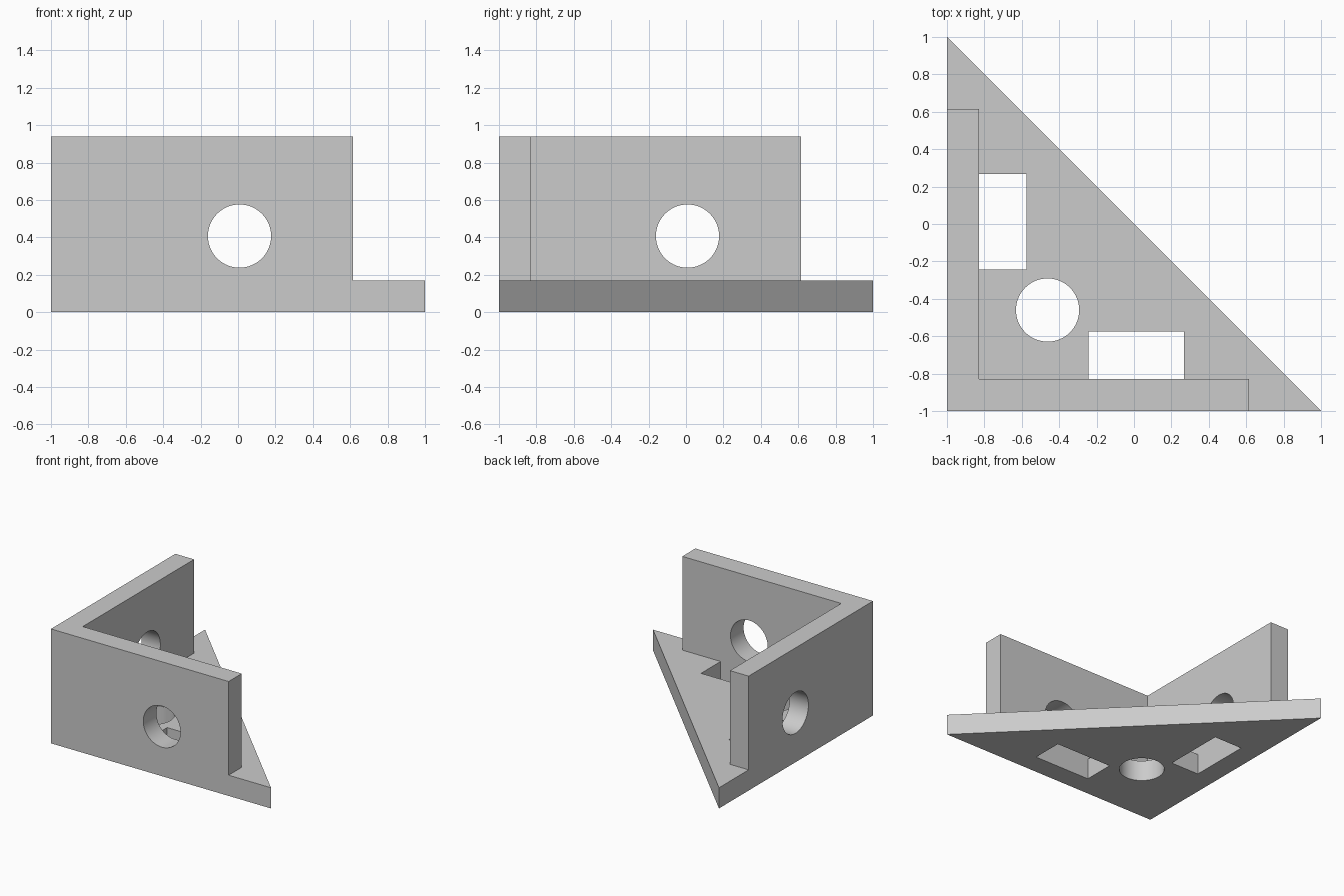
import bpy, bmesh, math
from mathutils import Matrix

cube = bpy.data.objects.get("Cube")
if cube:
    bpy.data.objects.remove(cube, do_unlink=True)

T = 0.17          # plate and wall thickness
INNER = -1 + T    # inner wall plane
HEIGHT = 0.94
END = 0.615       # free end of each wall
RADIUS = 0.169

grey = bpy.data.materials.new("plain grey")
grey.use_nodes = True
colour = (0.6, 0.6, 0.6, 1)
grey.diffuse_color = colour
grey.node_tree.nodes["Principled BSDF"].inputs["Base Color"].default_value = colour


def to_object(name, bm):
    bmesh.ops.recalc_face_normals(bm, faces=bm.faces)
    mesh = bpy.data.meshes.new(name)
    bm.to_mesh(mesh)
    bm.free()
    mesh.materials.append(grey)
    obj = bpy.data.objects.new(name, mesh)
    bpy.context.collection.objects.link(obj)
    return obj


def prism(name, outline, z0, z1):
    bm = bmesh.new()
    face = bm.faces.new([bm.verts.new((x, y, z0)) for x, y in outline])
    top = bmesh.ops.extrude_face_region(bm, geom=[face])["geom"]
    bmesh.ops.translate(bm, vec=(0, 0, z1 - z0),
                        verts=[v for v in top if isinstance(v, bmesh.types.BMVert)])
    return to_object(name, bm)


def drill(name, centre, axis=None):
    bm = bmesh.new()
    turn = Matrix.Rotation(math.pi / 2, 4, axis) if axis else Matrix()
    bmesh.ops.create_cone(bm, cap_ends=True, segments=64, radius1=RADIUS,
                          radius2=RADIUS, depth=0.4,
                          matrix=Matrix.Translation(centre) @ turn)
    return to_object(name, bm)


def combine(target, tool, operation):
    mod = target.modifiers.new(operation.lower(), 'BOOLEAN')
    mod.operation = operation
    mod.solver = 'EXACT'
    mod.object = tool
    bpy.context.view_layer.objects.active = target
    bpy.ops.object.modifier_apply(modifier=mod.name)
    bpy.data.objects.remove(tool, do_unlink=True)


# Triangular base plate joined with the L-shaped pair of walls
bracket = prism("corner_bracket", [(-1, -1), (1, -1), (-1, 1)], 0, T)
walls = prism("walls", [(-1, -1), (END, -1), (END, INNER), (INNER, INNER),
                        (INNER, END), (-1, END)], 0, HEIGHT)
combine(bracket, walls, 'UNION')

# Rectangular slots in the plate beside each wall
a, b, c = -0.242, 0.266, -0.575
slot = [(INNER, a), (c, a), (c, b), (INNER, b)]
for outline in (slot, [(y, x) for x, y in slot]):
    combine(bracket, prism("slot_cutter", outline, -0.1, T + 0.1), 'DIFFERENCE')

# Round holes through both walls and the plate
mid = -1 + T / 2
for centre, axis in (((0.008, mid, 0.407), 'X'),
                     ((mid, 0.008, 0.407), 'Y'),
                     ((-0.462, -0.46, T / 2), None)):
    combine(bracket, drill("hole_cutter", centre, axis), 'DIFFERENCE')

# Merge leftover flat seams and smooth only the hole walls
bm = bmesh.new()
bm.from_mesh(bracket.data)
bmesh.ops.remove_doubles(bm, verts=bm.verts, dist=0.0001)
bmesh.ops.dissolve_limit(bm, angle_limit=0.01, verts=bm.verts, edges=bm.edges)
bm.to_mesh(bracket.data)
bm.free()
bpy.ops.object.select_all(action='DESELECT')
bracket.select_set(True)
bpy.context.view_layer.objects.active = bracket
bpy.ops.object.shade_smooth_by_angle(angle=math.radians(30))
